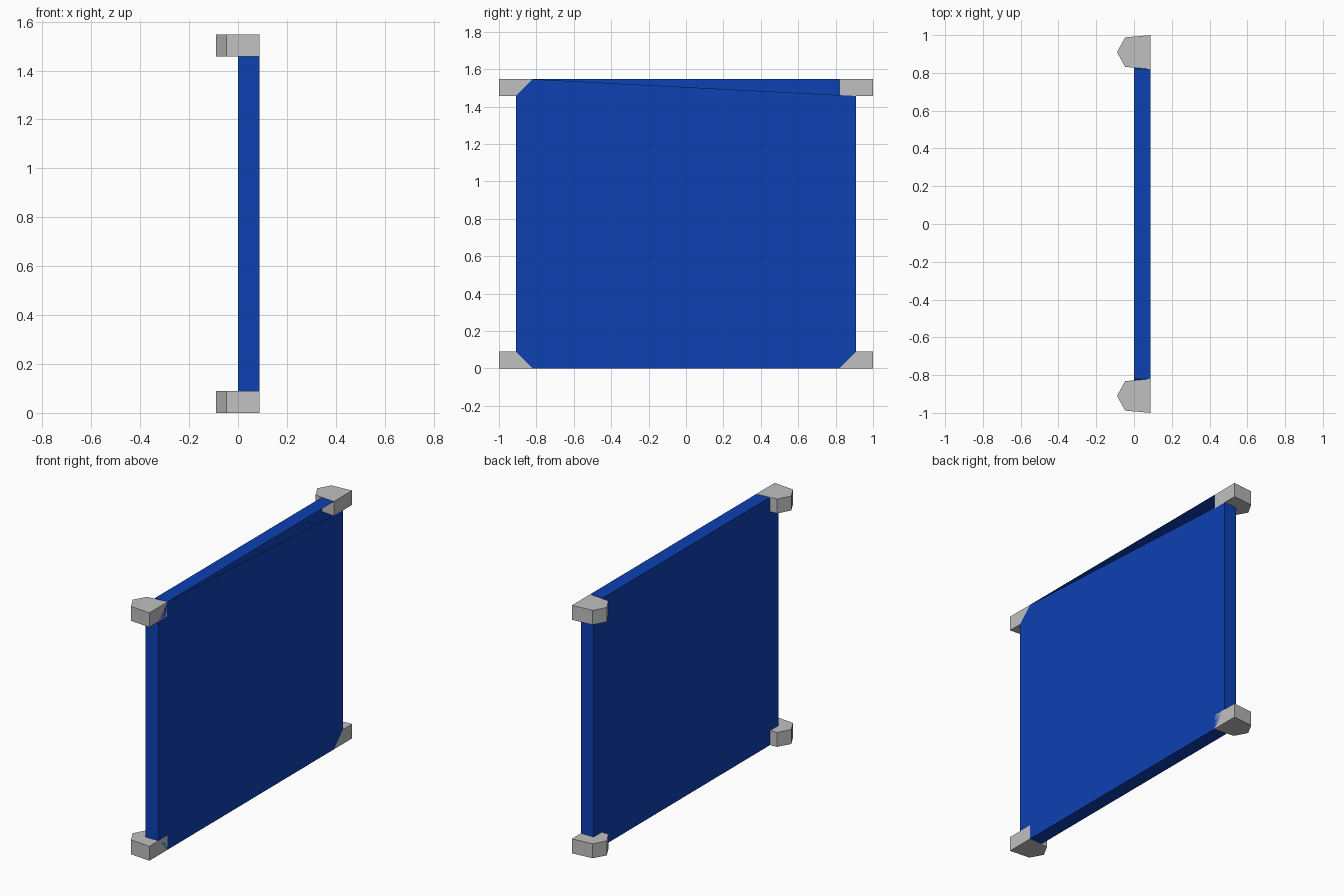
import bpy
import bmesh

cube = bpy.data.objects.get("Cube")
if cube:
    bpy.data.objects.remove(cube, do_unlink=True)

HEIGHT = 1.547      # overall height
BLOCK = 0.09        # corner block height
DEPTH = 0.088       # panel thickness
INNER, OUTER = 0.82, 0.91


def material(name, rgb):
    mat = bpy.data.materials.new(name)
    mat.use_nodes = True
    colour = (*rgb, 1.0)
    mat.diffuse_color = colour
    mat.node_tree.nodes["Principled BSDF"].inputs["Base Color"].default_value = colour
    return mat


def prism(name, lower, upper, mat, skip=None):
    """Join two matching outlines; skip leaves one corner of the upper cap open."""
    bm = bmesh.new()
    a = [bm.verts.new(p) for p in lower]
    b = [bm.verts.new(p) for p in upper]
    bm.faces.new(a[::-1])
    bm.faces.new([v for i, v in enumerate(b) if i != skip])
    for i in range(len(a)):
        j = (i + 1) % len(a)
        bm.faces.new((a[i], a[j], b[j], b[i]))
    mesh = bpy.data.meshes.new(name)
    bm.to_mesh(mesh)
    bm.free()
    mesh.materials.append(mat)
    obj = bpy.data.objects.new(name, mesh)
    bpy.context.collection.objects.link(obj)
    return obj


blue = material("deep blue", (0.004, 0.052, 0.45))
grey = material("light grey", (0.53, 0.53, 0.53))

# Panel with clipped corners; one thin corner of its +x face is open
top = HEIGHT - BLOCK
outline = [(-INNER, 0), (INNER, 0), (OUTER, BLOCK), (OUTER, top),
           (INNER, HEIGHT), (-INNER, HEIGHT), (-OUTER, top), (-OUTER, BLOCK)]
prism("panel", [(0, y, z) for y, z in outline],
      [(DEPTH, y, z) for y, z in outline], blue, skip=4)

# Five-sided corner blocks
pentagon = [(DEPTH, -0.09), (DEPTH, 0.09), (-0.047, 0.078), (-0.09, 0), (-0.047, -0.078)]
for side, y0 in (("front", -OUTER), ("back", OUTER)):
    for level, z0 in (("lower", 0), ("upper", top)):
        prism(f"{level}_{side}_corner_block",
              [(x, y0 + y, z0) for x, y in pentagon],
              [(x, y0 + y, z0 + BLOCK) for x, y in pentagon], grey)
